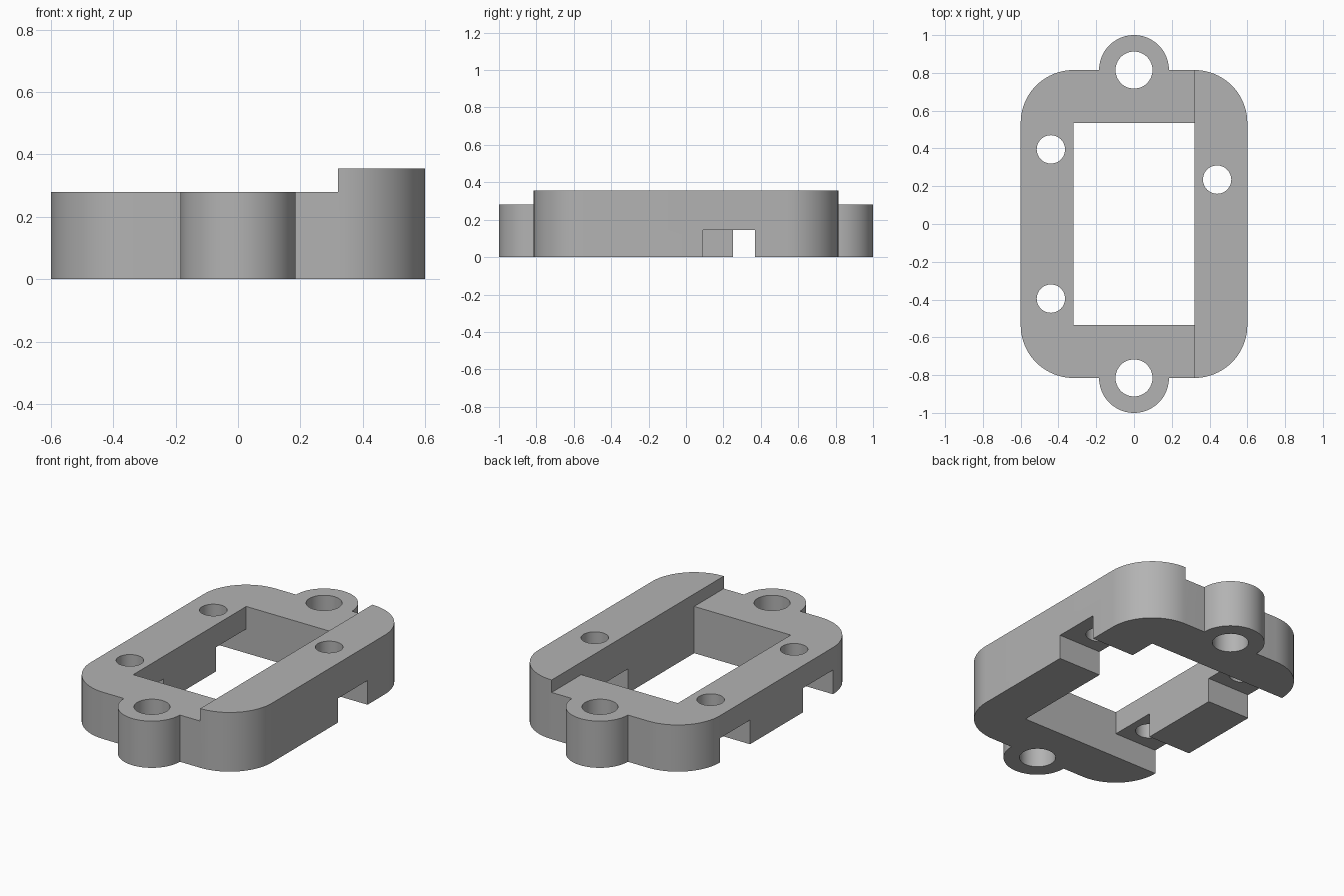
import bpy, bmesh
from math import pi, cos, sin, radians

cube = bpy.data.objects.get("Cube")
if cube:
    bpy.data.objects.remove(cube, do_unlink=True)

# Main dimensions
HALF_X, HALF_Y, CORNER = 0.6, 0.815, 0.28
IN_X, IN_Y = HALF_X - CORNER, HALF_Y - CORNER
LOW_TOP, HIGH_TOP, NOTCH_TOP = 0.28, 0.355, 0.145
EAR, EAR_HOLE, PIN_HOLE = 0.185, 0.098, 0.075

grey = bpy.data.materials.new("grey plastic")
grey.use_nodes = True
colour = (0.45, 0.45, 0.45, 1)
grey.diffuse_color = colour
grey.node_tree.nodes["Principled BSDF"].inputs["Base Color"].default_value = colour


def arc(cx, cy, r, start, end, n):
    angles = [radians(start + (end - start) * i / n) for i in range(n + 1)]
    return [(cx + r * cos(a), cy + r * sin(a)) for a in angles]


def prism(name, outline, z0, z1):
    """Extrude a counter-clockwise outline from z0 to z1."""
    bm = bmesh.new()
    face = bm.faces.new([bm.verts.new((x, y, z0)) for x, y in outline])
    top = bmesh.ops.extrude_face_region(bm, geom=[face])["geom"]
    moved = [v for v in top if isinstance(v, bmesh.types.BMVert)]
    bmesh.ops.translate(bm, verts=moved, vec=(0, 0, z1 - z0))
    bmesh.ops.recalc_face_normals(bm, faces=bm.faces)
    mesh = bpy.data.meshes.new(name)
    bm.to_mesh(mesh)
    bm.free()
    obj = bpy.data.objects.new(name, mesh)
    bpy.context.collection.objects.link(obj)
    mesh.materials.append(grey)
    return obj


def box(name, x0, x1, y0, y1, z0, z1):
    return prism(name, [(x0, y0), (x1, y0), (x1, y1), (x0, y1)], z0, z1)


def hole(name, x, y, r):
    return prism(name, arc(x, y, r, 0, 360, 48)[:-1], -0.1, 0.5)


# Rounded frame with a half-round mounting ear at each end
half = (arc(IN_X, IN_Y, CORNER, 0, 90, 20)
        + arc(0, HALF_Y, EAR, 0, 180, 40)
        + arc(-IN_X, IN_Y, CORNER, 90, 180, 20))
frame = prism("mounting_frame", half + [(-x, -y) for x, y in half], 0, HIGH_TOP)

# Cutters: lowered top, central opening, screw holes, notches under pin holes
cutters = [
    box("step_cutter", -1, IN_X, -1.2, 1.2, LOW_TOP, 0.5),
    box("opening_cutter", -IN_X, IN_X, -IN_Y, IN_Y, -0.1, 0.6),
]
for s in (-1, 1):
    cutters.append(hole("ear_hole_cutter", 0, s * HALF_Y, EAR_HOLE))
for x, y in ((-0.44, 0.395), (-0.44, -0.395), (0.44, 0.235)):
    cutters.append(hole("pin_hole_cutter", x, y, PIN_HOLE))
for x0, x1, y0, y1 in ((-0.8, -0.2, 0.25, IN_Y),
                       (-0.8, -0.2, -IN_Y, -0.25),
                       (0.2, 0.8, 0.09, 0.37)):
    cutters.append(box("notch_cutter", x0, x1, y0, y1, -0.1, NOTCH_TOP))

bpy.ops.object.select_all(action='DESELECT')
bpy.context.view_layer.objects.active = frame
frame.select_set(True)
for c in cutters:
    mod = frame.modifiers.new("cut", 'BOOLEAN')
    mod.operation, mod.solver, mod.object = 'DIFFERENCE', 'EXACT', c
    bpy.ops.object.modifier_apply(modifier=mod.name)
    bpy.data.objects.remove(c, do_unlink=True)

bpy.ops.object.shade_smooth_by_angle(angle=radians(30))
